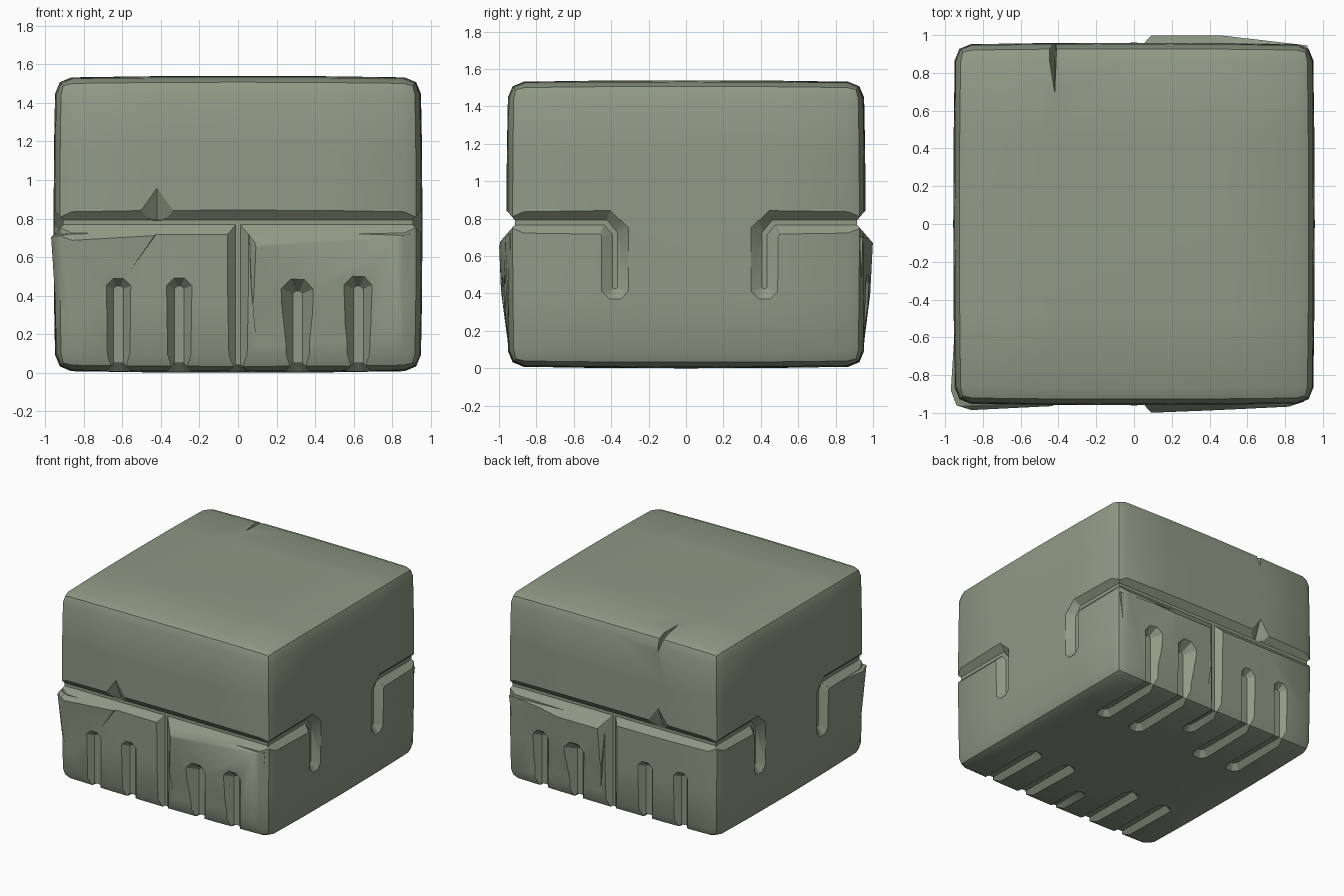
import bpy, bmesh, math
from mathutils import Vector

if "Cube" in bpy.data.objects:
    bpy.data.objects.remove(bpy.data.objects["Cube"])

stone = bpy.data.materials.new("mossy grey stone")
stone.diffuse_color = (0.28, 0.32, 0.235, 1)
stone.use_nodes = True
stone.node_tree.nodes["Principled BSDF"].inputs["Base Color"].default_value = stone.diffuse_color


def add_object(name, bm):
    mesh = bpy.data.meshes.new(name)
    bmesh.ops.recalc_face_normals(bm, faces=bm.faces)
    bm.to_mesh(mesh)
    bm.free()
    mesh.materials.append(stone)
    ob = bpy.data.objects.new(name, mesh)
    bpy.context.collection.objects.link(ob)
    return ob


def hull(name, pts):
    bm = bmesh.new()
    for p in pts:
        bm.verts.new(p)
    res = bmesh.ops.convex_hull(bm, input=bm.verts)
    bad = {g for g in res["geom_interior"] + res["geom_unused"]
           if isinstance(g, bmesh.types.BMVert)}
    bmesh.ops.delete(bm, geom=list(bad), context='VERTS')
    bmesh.ops.dissolve_limit(bm, angle_limit=0.01, verts=bm.verts, edges=bm.edges)
    return add_object(name, bm)


# Bulging stone block with bevelled edges
bm = bmesh.new()
bmesh.ops.create_cube(bm, size=2)
bmesh.ops.subdivide_edges(bm, edges=bm.edges[:], cuts=3, use_grid_fill=True)
rim = [e for e in bm.edges if sum(
    all(abs(abs(v.co[i]) - 1) < 1e-4 for v in e.verts) for i in range(3)) == 2]
for v in bm.verts:
    u, s, w = v.co
    v.co = (0.957 * u * (1 - 0.008 * (s * s + w * w)),
            0.96 * s * (1 - 0.008 * (u * u + w * w)),
            0.77 + 0.77 * w * (1 - 0.01 * (u * u + s * s)))
bmesh.ops.bevel(bm, geom=rim, offset=0.085, segments=2, profile=0.5, affect='EDGES')
block = add_object("stone_block", bm)


def combine(tool, operation):
    mod = block.modifiers.new("cut", 'BOOLEAN')
    mod.operation, mod.solver, mod.object = operation, 'EXACT', tool
    bpy.context.view_layer.objects.active = block
    bpy.ops.object.modifier_apply(modifier=mod.name)
    bpy.data.objects.remove(tool)


def groove(a, b, n, w=0.065, inner=0.025, depth=0.05):
    """Cut a tapered groove from a to b into a face with outward normal n."""
    n = Vector(n)
    t = Vector((0, 0, 1)) if abs(n.z) < 0.5 else Vector((1, 0, 0))
    s, pts = n.cross(t), []
    for p in (a, b):
        for h, r in ((-depth, inner), (0.07, w + (w - inner) * 0.07 / depth)):
            r /= math.cos(math.pi / 8)
            for k in range(8):
                ang = math.pi / 8 + k * math.pi / 4
                pts.append(Vector(p) + n * h + (t * math.cos(ang) + s * math.sin(ang)) * r)
    combine(hull("groove_cutter", pts), 'DIFFERENCE')


# Slightly proud lower panels: right front, left front corner, back
combine(hull("front_right_panel", [
    (0.07, -1.0, 0.65), (0.06, -0.98, 0.73), (0.07, -0.99, 0.42), (0.10, -0.945, 0.08),
    (0.45, -0.985, 0.69), (0.82, -0.967, 0.70), (0.90, -0.94, 0.72), (0.85, -0.945, 0.15),
    (0.05, -0.8, 0.74), (0.90, -0.8, 0.74), (0.10, -0.8, 0.08), (0.85, -0.8, 0.15)]), 'UNION')
combine(hull("front_left_panel", [
    (-0.97, -0.88, 0.71), (-0.94, -0.96, 0.71), (-0.86, -0.987, 0.71), (-0.42, -0.965, 0.73),
    (-0.93, -0.87, 0.1), (-0.86, -0.935, 0.1), (-0.945, -0.5, 0.72), (-0.3, -0.8, 0.74),
    (-0.85, -0.8, 0.76), (-0.85, -0.8, 0.1)]), 'UNION')
combine(hull("back_panel", [
    (0.07, 1.0, 0.69), (0.45, 1.0, 0.69), (0.05, 0.97, 0.73), (0.07, 0.985, 0.4),
    (0.45, 0.985, 0.4), (0.92, 0.945, 0.70), (0.10, 0.945, 0.08), (0.85, 0.93, 0.1),
    (0.05, 0.8, 0.74), (0.90, 0.8, 0.74), (0.10, 0.8, 0.08), (0.85, 0.8, 0.1)]), 'UNION')

# Belt groove on front and back, hooked down on both sides
for s in (-1, 1):
    groove((-1.1, 0.965 * s, 0.78), (1.1, 0.965 * s, 0.78), (0, s, 0), 0.07, 0.012, 0.05)
    for y in (-0.38, 0.42):
        side = math.copysign(1, y)
        bend = (0.957 * s, y + 0.05 * side, 0.78)
        low = (0.957 * s, y, 0.72)
        groove((0.957 * s, 1.1 * side, 0.78), bend, (s, 0, 0), 0.065, 0.014, 0.05)
        groove(bend, low, (s, 0, 0), 0.065, 0.014, 0.05)
        groove(low, (0.957 * s, y, 0.44), (s, 0, 0), 0.075, 0.014, 0.05)

# Toe grooves on front and back, running on under the base
for s in (-1, 1):
    for x, top in ((-0.62, 0.425), (-0.305, 0.425), (0.31, 0.40), (0.625, 0.425)):
        groove((x, 0.957 * s, top), (x, 0.957 * s, -0.1), (0, s, 0))
        groove((x, 1.1 * s, 0.005), (x, 0.42 * s, 0.005), (0, 0, -1), depth=0.045)
    # Centre split
    groove((0, 0.965 * s, 0.78), (0, 0.965 * s, -0.1), (0, s, 0), 0.06, 0.012, 0.05)
    groove((0, 1.1 * s, 0), (0, 0.65 * s, 0), (0, 0, -1), 0.06, 0.012, 0.04)
    # Chip above the belt groove
    combine(hull("chip_cutter", [
        (-0.42, 0.962 * s, 0.97), (-0.42, 1.05 * s, 1.06), (-0.42, 0.89 * s, 0.79),
        (-0.54, 0.97 * s, 0.82), (-0.30, 0.97 * s, 0.82),
        (-0.60, 1.05 * s, 0.79), (-0.24, 1.05 * s, 0.79)]), 'DIFFERENCE')

# Crack in the top back edge
combine(hull("crack_cutter", [
    (-0.42, 0.68, 1.54), (-0.42, 0.68, 1.6), (-0.50, 1.02, 1.6), (-0.40, 1.02, 1.6),
    (-0.415, 1.02, 1.38), (-0.42, 0.90, 1.47)]), 'DIFFERENCE')

# Smooth shading with crisp groove edges
bpy.ops.object.select_all(action='DESELECT')
block.select_set(True)
bpy.context.view_layer.objects.active = block
bpy.ops.object.shade_smooth_by_angle(angle=math.radians(30))
